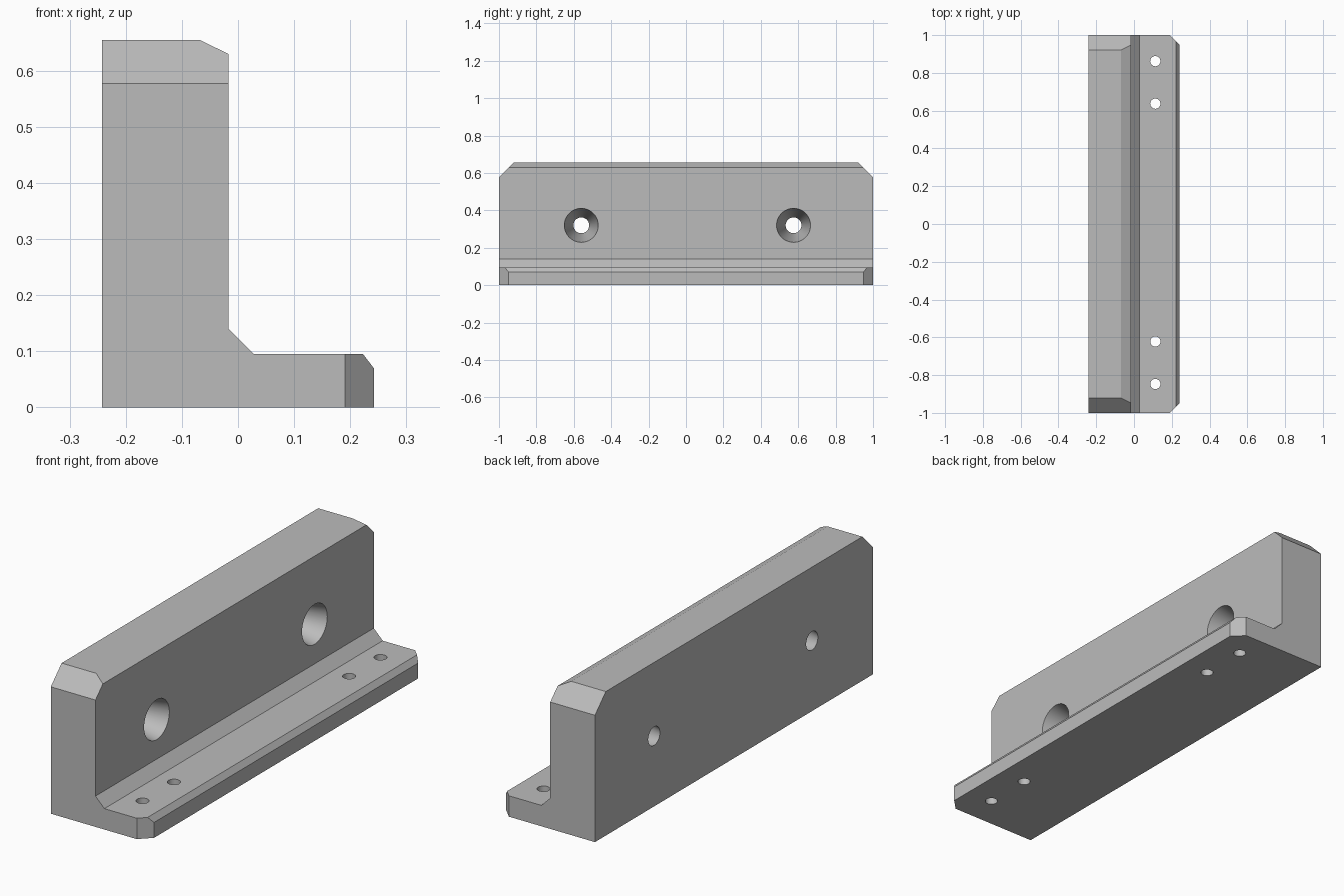
import bpy, bmesh, math
from mathutils import Vector

cube = bpy.data.objects.get("Cube")
if cube:
    bpy.data.objects.remove(cube, do_unlink=True)

grey = bpy.data.materials.new("plain grey")
grey.use_nodes = True
grey.diffuse_color = (0.5, 0.5, 0.5, 1)
grey.node_tree.nodes["Principled BSDF"].inputs["Base Color"].default_value = (0.5, 0.5, 0.5, 1)


def make_object(name, bm):
    bmesh.ops.recalc_face_normals(bm, faces=bm.faces)
    mesh = bpy.data.meshes.new(name)
    bm.to_mesh(mesh)
    bm.free()
    mesh.materials.append(grey)
    obj = bpy.data.objects.new(name, mesh)
    bpy.context.collection.objects.link(obj)
    return obj


def trim(bm, point, normal):
    """Slice off everything beyond a plane and cap the cut."""
    cut = bmesh.ops.bisect_plane(bm, geom=bm.verts[:] + bm.edges[:] + bm.faces[:],
                                 plane_co=point, plane_no=normal, clear_outer=True)
    edges = [e for e in cut["geom_cut"] if isinstance(e, bmesh.types.BMEdge)]
    bmesh.ops.contextual_create(bm, geom=edges)


# L-shaped bracket: side profile extruded along y
profile = [(-0.242, 0), (0.242, 0), (0.242, 0.07), (0.223, 0.095), (0.028, 0.095),
           (-0.017, 0.14), (-0.017, 0.63), (-0.068, 0.655), (-0.242, 0.655)]
bm = bmesh.new()
face = bm.faces.new([bm.verts.new((x, -1, z)) for x, z in profile])
extruded = bmesh.ops.extrude_face_region(bm, geom=[face])
bmesh.ops.translate(bm, vec=(0, 2, 0),
                    verts=[v for v in extruded["geom"] if isinstance(v, bmesh.types.BMVert)])

# Chamfers at both ends of the wall and the foot
for side in (-1, 1):
    trim(bm, Vector((0, side, 0.577)), Vector((0, side, 1)))
    trim(bm, Vector((0.191, side, 0)), Vector((1, side, 0)))
bracket = make_object("bracket", bm)


def drill(name, location, axis, r1, r2, depth):
    """Subtract a round, optionally tapered hole; r1 is at the negative end."""
    hole = bmesh.new()
    bmesh.ops.create_cone(hole, cap_ends=True, segments=48, radius1=r1, radius2=r2, depth=depth)
    cutter = make_object(name, hole)
    cutter.location = location
    cutter.rotation_euler = Vector(axis).to_track_quat('Z', 'Y').to_euler()
    cutter.hide_render = True
    bpy.context.view_layer.update()
    mod = bracket.modifiers.new(name, 'BOOLEAN')
    mod.object = cutter
    mod.operation = 'DIFFERENCE'
    mod.solver = 'EXACT'
    bpy.context.view_layer.objects.active = bracket
    bpy.ops.object.modifier_apply(modifier=name)
    bpy.data.objects.remove(cutter, do_unlink=True)


# Tapered holes through the wall, wide on the foot side
for y in (-0.56, 0.575):
    drill("wall_hole", (-0.1295, y, 0.32), (1, 0, 0), 0.04, 0.093, 0.245)

# Small straight holes through the foot
for y in (-0.847, -0.622, 0.637, 0.862):
    drill("foot_hole", (0.113, y, 0.05), (0, 0, 1), 0.027, 0.027, 0.2)

bpy.ops.object.select_all(action='DESELECT')
bracket.select_set(True)
bpy.context.view_layer.objects.active = bracket
bpy.ops.object.shade_smooth_by_angle(angle=math.radians(20))
